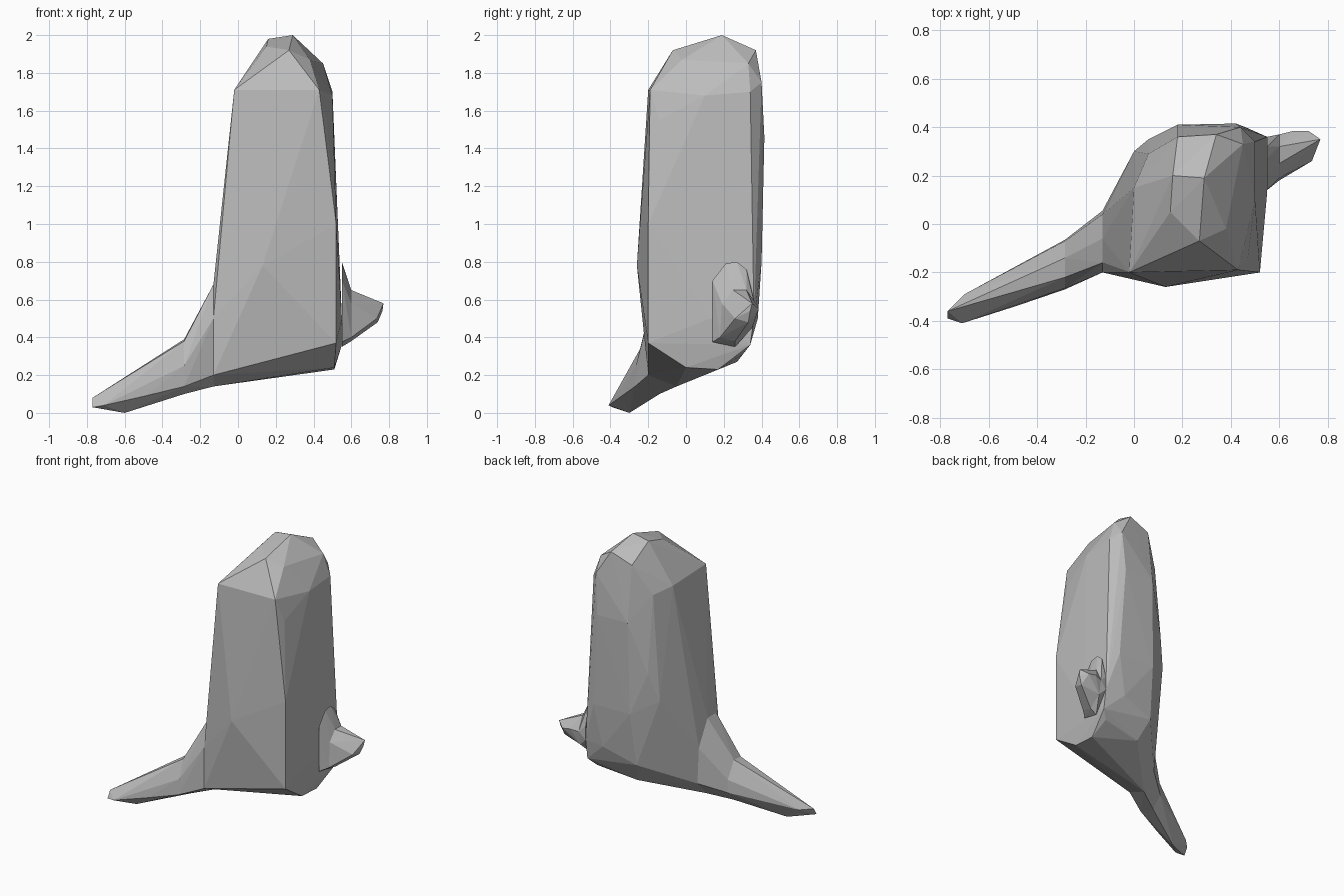
import bpy
import bmesh

cube = bpy.data.objects.get("Cube")
if cube:
    bpy.data.objects.remove(cube, do_unlink=True)

# One plain grey for every part
grey = bpy.data.materials.new("plain_grey")
grey.use_nodes = True
colour = (0.5, 0.5, 0.5, 1)
grey.diffuse_color = colour
grey.node_tree.nodes["Principled BSDF"].inputs["Base Color"].default_value = colour


def faceted_part(name, *groups):
    """Wrap groups of corner points in a flat-sided convex shell."""
    bm = bmesh.new()
    for group in groups:
        for corner in group:
            bm.verts.new(corner)
    result = bmesh.ops.convex_hull(bm, input=bm.verts[:])
    inner = {v for v in result["geom_interior"] + result["geom_unused"]
             if isinstance(v, bmesh.types.BMVert)}
    bmesh.ops.delete(bm, geom=list(inner), context="VERTS")
    bmesh.ops.recalc_face_normals(bm, faces=bm.faces[:])
    mesh = bpy.data.meshes.new(name)
    bm.to_mesh(mesh)
    bm.free()
    mesh.materials.append(grey)
    part = bpy.data.objects.new(name, mesh)
    bpy.context.scene.collection.objects.link(part)
    return part


def section(x, outline):
    """Place a (y, z) outline across the x axis."""
    return [(x, y, z) for y, z in outline]


# Body: crown, shoulders, front, back and sloping underside
crown = [(.29, .19, 2), (.16, .2, 1.98), (.15, .05, 1.94), (.27, -.07, 1.92),
         (.34, .37, 1.92), (.38, -.02, 1.87), (.45, .33, 1.85), (.18, .36, 1.86)]
shoulders = [(-.02, -.2, 1.71), (.43, -.19, 1.71), (.47, -.14, 1.55), (.5, .1, 1.68),
             (.5, .34, 1.7), (0, .15, 1.68), (.06, .29, 1.65), (.44, .4, 1.75)]
front = [(.13, -.26, .78), (.52, -.2, 1), (.52, -.2, .37), (.47, -.19, 1.35),
         (.55, .13, .5), (.55, .36, .5), (.55, .34, .36)]
back = [(.42, .415, 1.46), (.18, .41, 1.46), (.17, .4, .8), (.46, .4, .8),
        (.06, .35, 1.1), (0, .3, .9), (.4, .38, .5), (.15, .35, .42)]
underside = [(.51, .17, .23), (.51, 0, .24), (.5, .3, .31), (.2, .27, .27)]

# Root sections shared by neighbouring parts
tail_root = section(-.13, [(-.2, .2), (-.2, .5), (-.16, .68), (-.06, .68),
                           (.04, .5), (.055, .25), (-.05, .14)])
tail_joint = section(-.285, [(-.27, .14), (-.265, .25), (-.22, .38), (-.14, .39),
                             (-.07, .27), (-.065, .18), (-.14, .1)])
stub_root = section(.55, [(.14, .375), (.14, .7), (.21, .79), (.27, .8),
                          (.32, .76), (.36, .6), (.36, .5), (.26, .35)])
stub_joint = section(.6, [(.18, .4), (.19, .58), (.25, .65), (.32, .65),
                          (.37, .55), (.35, .45), (.26, .38)])

faceted_part("body", crown, shoulders, front, back, underside, tail_root)

# Long limb at the right foot
faceted_part("tail_base", tail_root, tail_joint)
tail_end = [(-.77, -.36, .08), (-.77, -.39, .03), (-.71, -.41, .04),
            (-.7, -.29, .08), (-.6, -.3, 0), (-.49, -.34, .09)]
faceted_part("tail_tip", tail_joint, tail_end)

# Short limb on the left side
faceted_part("stub_base", stub_root, stub_joint)
stub_end = [(.77, .35, .58), (.765, .34, .54), (.735, .26, .5), (.74, .33, .48),
            (.72, .385, .55), (.66, .385, .56)]
faceted_part("stub_tip", stub_joint, stub_end)
